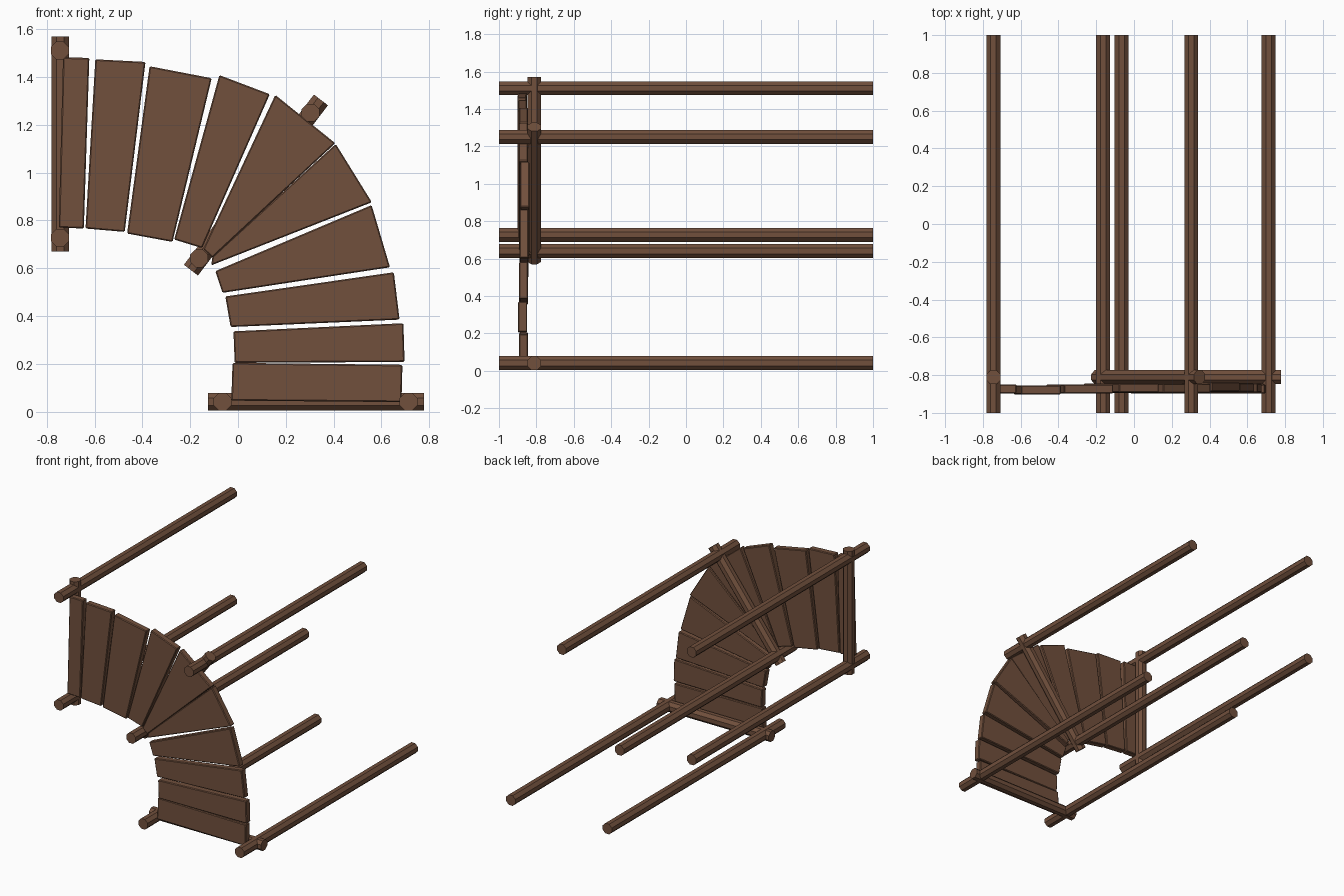
import bpy, bmesh, math
from mathutils import Vector

if "Cube" in bpy.data.objects:
    bpy.data.objects.remove(bpy.data.objects["Cube"])

wood = bpy.data.materials.new("brown wood")
wood.diffuse_color = (0.165, 0.08, 0.046, 1)
wood.use_nodes = True
wood.node_tree.nodes["Principled BSDF"].inputs["Base Color"].default_value = wood.diffuse_color


def finish(name, bm):
    bmesh.ops.recalc_face_normals(bm, faces=bm.faces)
    me = bpy.data.meshes.new(name)
    bm.to_mesh(me)
    bm.free()
    me.materials.append(wood)
    ob = bpy.data.objects.new(name, me)
    bpy.context.collection.objects.link(ob)
    return ob


def pole(name, a, b, r=0.04):
    """Eight-sided log between two points, flat sides facing the axes."""
    a, b = Vector(a), Vector(b)
    d = (b - a).normalized()
    u = d.cross(Vector((0, 1, 0)))
    u = u.normalized() if u.length > 0.1 else Vector((1, 0, 0))
    v = d.cross(u)
    bm = bmesh.new()
    rings = []
    for end in (a, b):
        ring = []
        for i in range(8):
            t = math.radians(22.5 + 45 * i)
            ring.append(bm.verts.new(end + (u * math.cos(t) + v * math.sin(t)) * r))
        rings.append(ring)
    for i in range(8):
        j = (i + 1) % 8
        bm.faces.new((rings[0][i], rings[0][j], rings[1][j], rings[1][i]))
    bm.faces.new(rings[0])
    bm.faces.new(rings[1])
    finish(name, bm)


def plank(name, corners, y0, y1):
    """Tapered board from a front outline, with softly chipped edges."""
    bm = bmesh.new()
    f = [bm.verts.new((x, y0, z)) for x, z in corners]
    k = [bm.verts.new((x, y1, z)) for x, z in corners]
    bm.faces.new(f)
    bm.faces.new(k)
    for i in range(4):
        j = (i + 1) % 4
        bm.faces.new((f[i], f[j], k[j], k[i]))
    bmesh.ops.recalc_face_normals(bm, faces=bm.faces)
    bmesh.ops.bevel(bm, geom=bm.edges[:], offset=0.005, segments=1, affect='EDGES')
    finish(name, bm)


# long rails running front to back
for i, (x, z) in enumerate([(-0.745, 1.511), (-0.745, 0.727), (-0.163, 0.641),
                            (0.303, 1.251), (-0.065, 0.042), (0.713, 0.042)]):
    pole(f"long_rail_{i + 1}", (x, -1, z), (x, 1, z))

# cross beams behind the planks
Y = -0.811
pole("top_beam", (-0.744, Y, 0.67), (-0.744, Y, 1.57))
pole("diagonal_beam", (-0.197, Y, 0.592), (0.347, Y, 1.304))
pole("bottom_beam", (-0.125, Y, 0.041), (0.778, Y, 0.041))

# curved fan of planks: outer pair of corners, then inner pair
boards = [
    ((-0.732, 1.482), (-0.622, 1.48), (-0.645, 0.766), (-0.75, 0.77)),
    ((-0.597, 1.474), (-0.387, 1.463), (-0.474, 0.752), (-0.638, 0.766)),
    ((-0.37, 1.445), (-0.11, 1.395), (-0.274, 0.71), (-0.464, 0.745)),
    ((-0.078, 1.408), (0.133, 1.328), (-0.15, 0.684), (-0.267, 0.72)),
    ((0.156, 1.325), (0.407, 1.123), (-0.107, 0.644), (-0.146, 0.68)),
    ((0.409, 1.12), (0.56, 0.876), (-0.112, 0.612), (-0.107, 0.65)),
    ((0.559, 0.864), (0.636, 0.604), (-0.065, 0.497), (-0.095, 0.588)),
    ((0.652, 0.583), (0.676, 0.385), (-0.031, 0.354), (-0.053, 0.482)),
    ((0.692, 0.37), (0.697, 0.208), (-0.014, 0.204), (-0.019, 0.336)),
    ((0.688, 0.196), (0.684, 0.04), (-0.028, 0.046), (-0.023, 0.204)),
]
depths = [-0.873, -0.878, -0.874, -0.868, -0.87, -0.862, -0.866, -0.868, -0.873, -0.868]
for i, (c, y) in enumerate(zip(boards, depths)):
    plank(f"plank_{i + 1}", c, y - 0.024, y + 0.024)
